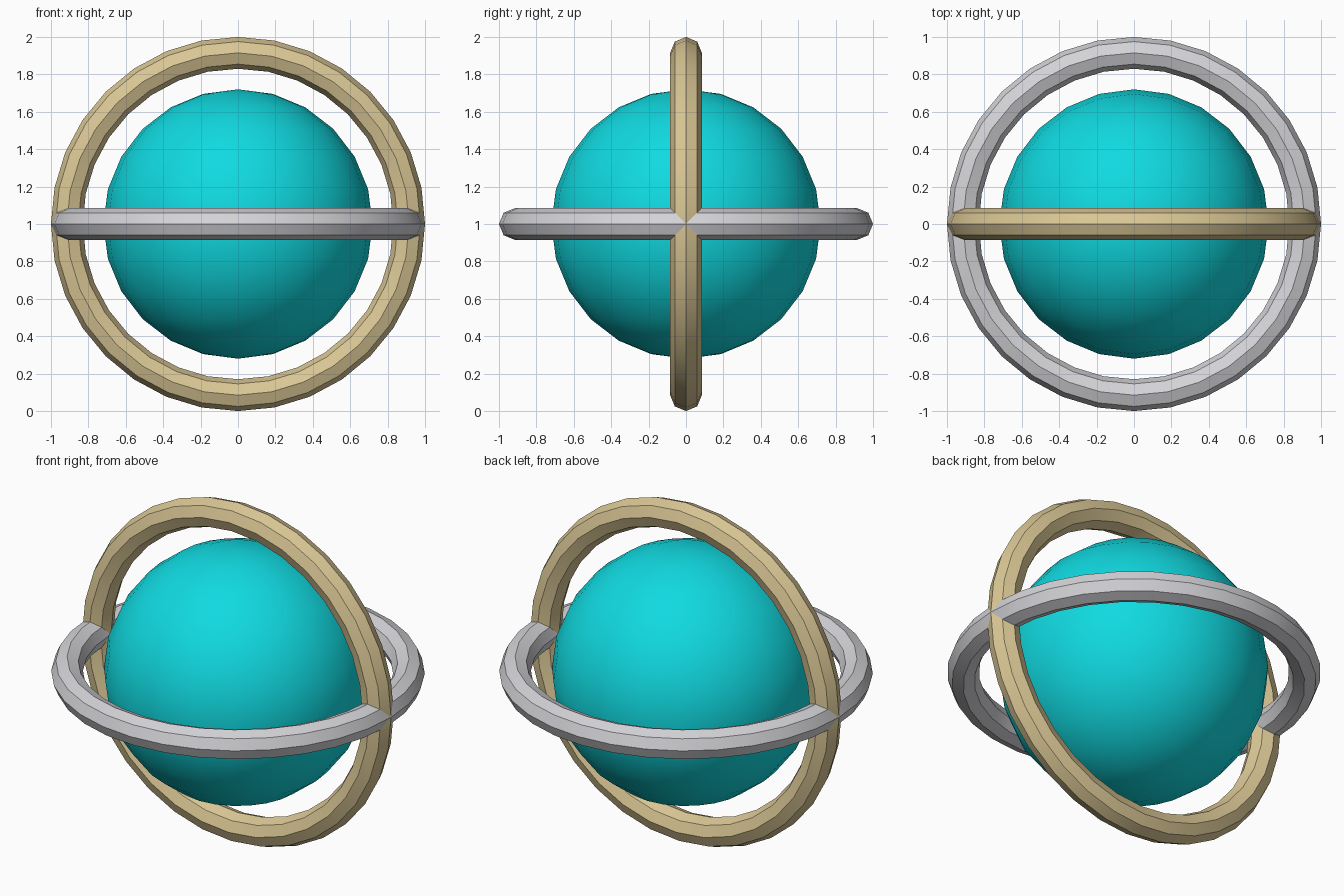
import bpy
import math

# Remove the default cube
cube = bpy.data.objects.get("Cube")
if cube:
    bpy.data.objects.remove(cube, do_unlink=True)

CENTRE = (0, 0, 1)
TUBE = 0.085


def make_material(name, rgb):
    mat = bpy.data.materials.new(name)
    mat.use_nodes = True
    colour = (*rgb, 1)
    mat.diffuse_color = colour
    mat.node_tree.nodes["Principled BSDF"].inputs["Base Color"].default_value = colour
    return mat


def finish(name, mat, angle):
    obj = bpy.context.object
    obj.name = name
    obj.data.materials.append(mat)
    bpy.ops.object.shade_smooth_by_angle(angle=math.radians(angle))
    return obj


def make_ring(name, mat, tilt):
    # Octagonal tube, smooth along its length with crisp long edges
    bpy.ops.mesh.primitive_torus_add(
        major_segments=32, minor_segments=8,
        major_radius=1 - TUBE, minor_radius=TUBE,
        location=CENTRE, rotation=(tilt, 0, 0))
    return finish(name, mat, 30)


teal = make_material("teal", (0.005, 0.70, 0.75))
silver = make_material("silver", (0.66, 0.66, 0.69))
gold = make_material("pale_gold", (0.70, 0.57, 0.30))

# Central globe
bpy.ops.mesh.primitive_uv_sphere_add(
    segments=24, ring_count=12, radius=0.72, location=CENTRE)
finish("globe", teal, 40)

# Crossed rings around the globe
make_ring("horizontal_ring", silver, 0)
make_ring("vertical_ring", gold, math.pi / 2)
